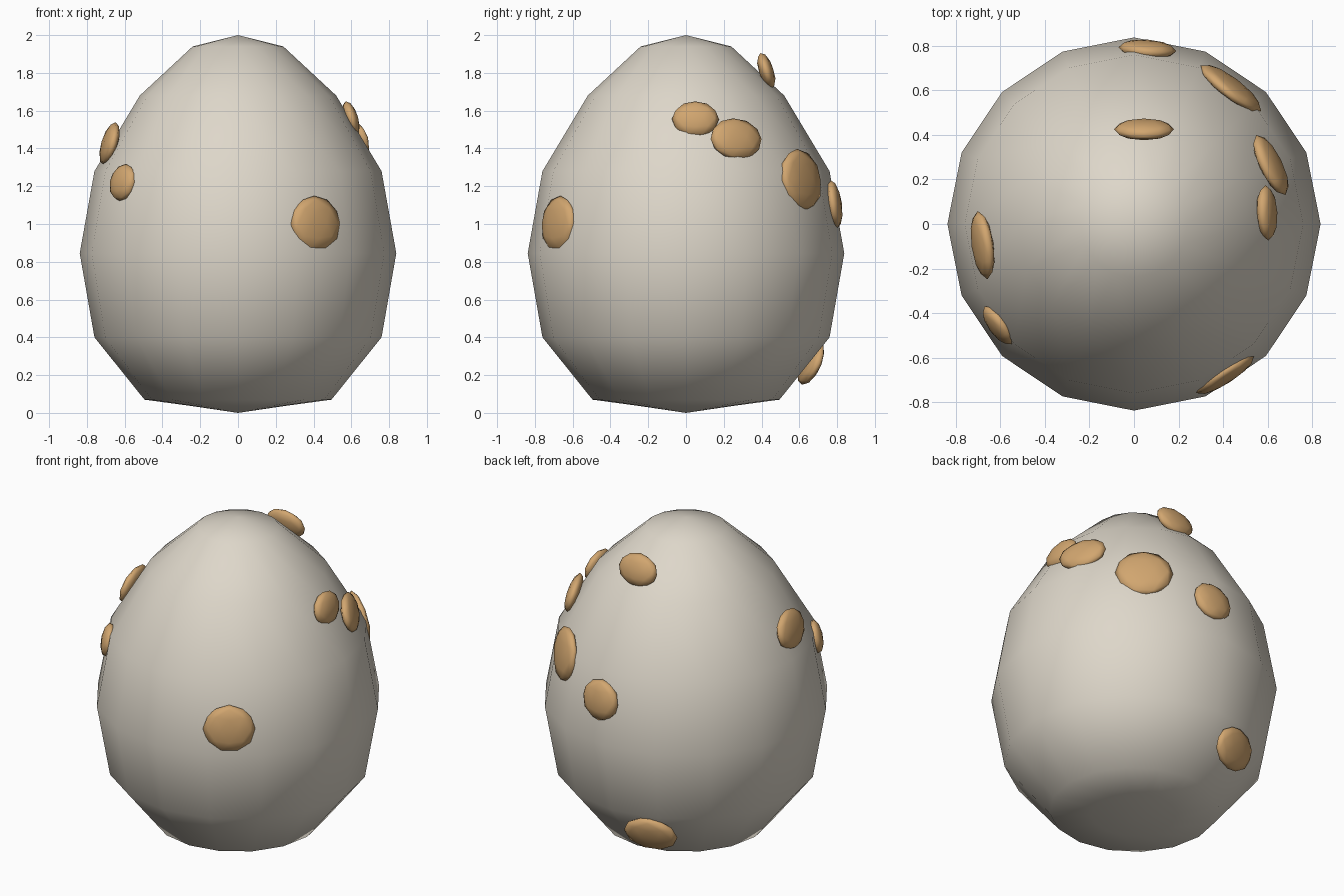
import bpy, bmesh, math
from mathutils import Matrix, Vector

cube = bpy.data.objects.get("Cube")
if cube:
    bpy.data.objects.remove(cube, do_unlink=True)


def make_material(name, colour):
    mat = bpy.data.materials.new(name)
    mat.use_nodes = True
    mat.diffuse_color = (*colour, 1)
    mat.node_tree.nodes["Principled BSDF"].inputs["Base Color"].default_value = (*colour, 1)
    return mat


def finish(bm, name, mat):
    bmesh.ops.recalc_face_normals(bm, faces=bm.faces)
    for face in bm.faces:
        face.smooth = True
    mesh = bpy.data.meshes.new(name)
    bm.to_mesh(mesh)
    bm.free()
    mesh.materials.append(mat)
    obj = bpy.data.objects.new(name, mesh)
    bpy.context.collection.objects.link(obj)
    return obj


shell_mat = make_material("warm_ivory", (0.73, 0.68, 0.59))
spot_mat = make_material("tan_spot", (0.64, 0.38, 0.16))

# Shell: a sphere whose rings are reshaped to (radius, height) from top to bottom
RINGS = [(0, 2.0), (0.24, 1.94), (0.52, 1.68), (0.76, 1.28), (0.838, 0.845),
         (0.76, 0.40), (0.495, 0.07), (0.25, 0.037), (0, 0.0)]
bm = bmesh.new()
bmesh.ops.create_uvsphere(bm, u_segments=16, v_segments=8, radius=1)
for v in bm.verts:
    ring = round(math.acos(max(-1, min(1, v.co.z))) / (math.pi / 8))
    radius, height = RINGS[ring]
    flat = Vector((v.co.x, v.co.y, 0))
    if flat.length > 1e-4:
        flat.normalize()
    v.co = flat * radius + Vector((0, 0, height))
finish(bm, "egg_shell", shell_mat)

# Spots: centre, half width, half height, facing angle and upward tilt in degrees
SPOTS = {
    "front_left_spot": ((0.41, -0.675, 1.0), 0.155, 0.15, -57, 5),
    "front_right_spot": ((-0.61, -0.455, 1.22), 0.105, 0.10, 216, 12),
    "right_spot": ((-0.68, -0.095, 1.425), 0.155, 0.118, 188, 16),
    "left_upper_spot": ((0.597, 0.05, 1.555), 0.125, 0.098, 3, 16),
    "left_lower_spot": ((0.615, 0.265, 1.45), 0.15, 0.115, 26, 18),
    "back_left_spot": ((0.435, 0.61, 1.235), 0.17, 0.165, 53, 10),
    "back_spot": ((0.06, 0.785, 1.105), 0.13, 0.127, 86, 8),
    "top_back_spot": ((0.045, 0.425, 1.81), 0.135, 0.10, 90, 18),
    "bottom_back_spot": ((-0.21, 0.66, 0.265), 0.165, 0.125, 106, -22),
}
for name, (centre, width, height, facing, tilt) in SPOTS.items():
    bm = bmesh.new()
    bmesh.ops.create_icosphere(bm, subdivisions=2, radius=1)
    place = (Matrix.Translation(centre)
             @ Matrix.Rotation(math.radians(facing), 4, 'Z')
             @ Matrix.Rotation(math.radians(-tilt), 4, 'Y')
             @ Matrix.Diagonal((0.04, width, height, 1)))
    bm.transform(place)
    finish(bm, name, spot_mat)
